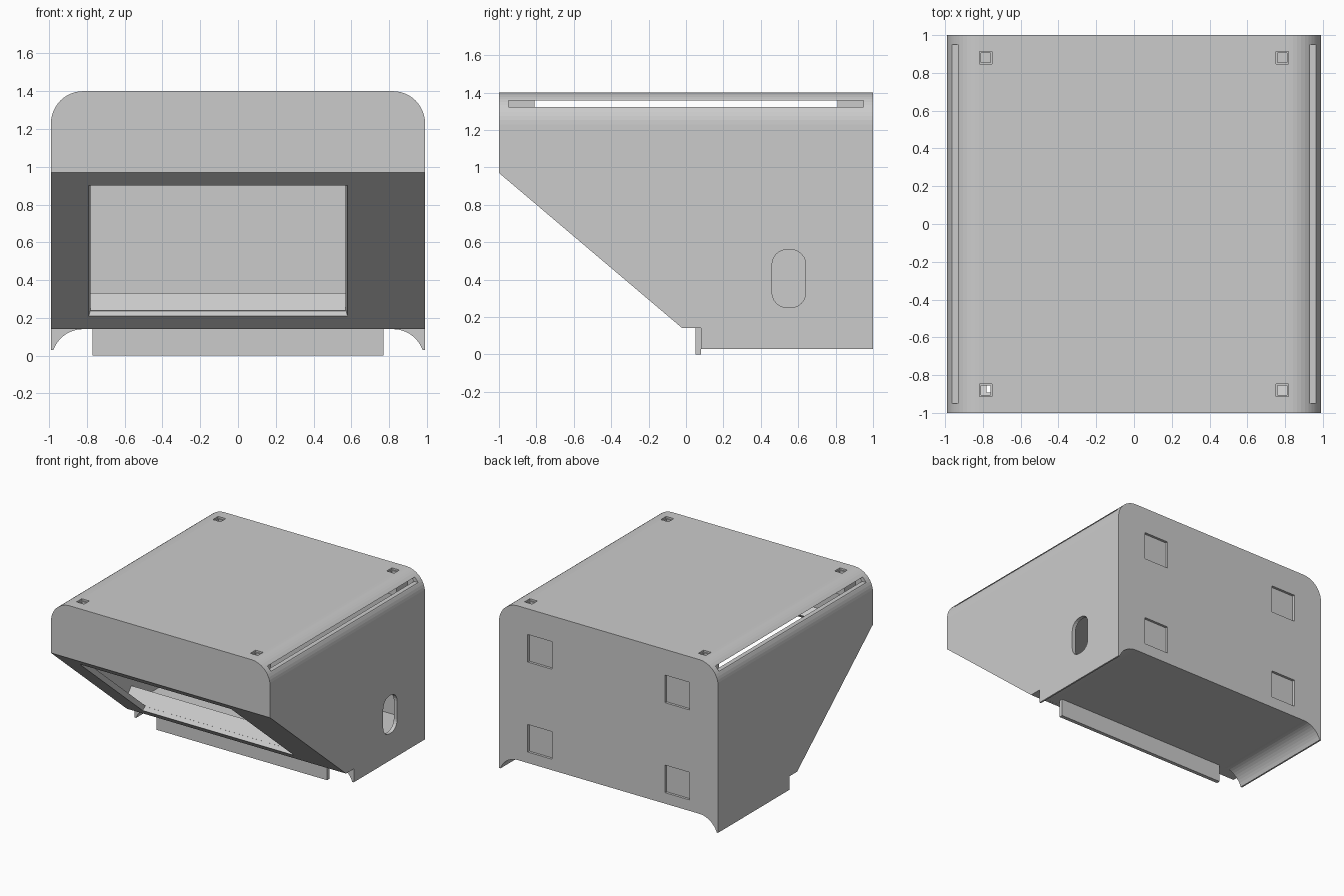
import bpy, bmesh, math
from mathutils import Vector

if "Cube" in bpy.data.objects:
    bpy.data.objects.remove(bpy.data.objects["Cube"])


def prism(name, pts, axis, a, b):
    """Extrude a 2D outline: axis 'x' takes (y,z) points, axis 'y' takes (x,z)."""
    def place(p, d):
        return (d, p[0], p[1]) if axis == 'x' else (p[0], d, p[1])
    bm = bmesh.new()
    lo = [bm.verts.new(place(p, a)) for p in pts]
    hi = [bm.verts.new(place(p, b)) for p in pts]
    return finish(name, bm, lo, hi)


def finish(name, bm, lo, hi):
    n = len(lo)
    bm.faces.new(lo)
    bm.faces.new(hi[::-1])
    for i in range(n):
        bm.faces.new((lo[i], hi[i], hi[(i + 1) % n], lo[(i + 1) % n]))
    bmesh.ops.recalc_face_normals(bm, faces=bm.faces)
    me = bpy.data.meshes.new(name)
    bm.to_mesh(me)
    bm.free()
    ob = bpy.data.objects.new(name, me)
    bpy.context.collection.objects.link(ob)
    return ob


def box(name, x, y, z):
    return prism(name, [(x[0], z[0]), (x[1], z[0]), (x[1], z[1]), (x[0], z[1])], 'y', *y)


def combine(ob, other, op='DIFFERENCE'):
    mod = ob.modifiers.new("cut", 'BOOLEAN')
    mod.operation, mod.object, mod.solver = op, other, 'EXACT'
    bpy.context.view_layer.objects.active = ob
    bpy.ops.object.modifier_apply(modifier=mod.name)
    bpy.data.objects.remove(other, do_unlink=True)


def arch(half, r, top, bottom, seg=12):
    """Flat-topped outline with rounded upper corners."""
    arc = [(half - r + r * math.cos(t), top - r + r * math.sin(t))
           for t in (math.pi / 2 * i / seg for i in range(seg + 1))]
    return [(half, bottom)] + arc + [(-x, z) for x, z in arc[::-1]] + [(-half, bottom)]


SEAM = 1.225

# Slanted front frame: start at its lower edge, along = up the slope, inward = into the case
start = Vector((0, -0.02, 0.14))
along = Vector((0, -0.98, 0.83)).normalized()
inward = Vector((0, 0.83, 0.98)).normalized()


def slant_block(name, x, s, d, taper=0.0):
    """Block aligned with the slanted front, optionally narrowing per unit of depth."""
    bm = bmesh.new()
    rings = []
    for depth in d:
        k = depth * taper
        rings.append([bm.verts.new(Vector((px, 0, 0)) + start + along * ps + inward * depth)
                      for px, ps in ((x[0] + k, s[0]), (x[1] - k, s[0]),
                                     (x[1] - k, s[1]), (x[0] + k, s[1]))])
    return finish(name, bm, *rings)


# Main case: hollow, slanted front, open under the lid
case = prism("case", [(-1, SEAM), (-1, 0.97), (-0.02, 0.14), (0.08, 0.14), (0.08, 0.03),
                      (1, 0.03), (1, SEAM)], 'x', -0.99, 0.99)
combine(case, prism("cavity", [(-0.96, 1.3), (-0.96, 0.989), (-0.006, 0.18),
                               (0.96, 0.18), (0.96, 1.3)], 'x', -0.96, 0.96))
# Concave underside that stacks over another lid
combine(case, prism("underside", arch(0.987, 0.167, 0.1405, -0.1), 'y', 0.0, 1.2))
# Window in the slanted front
combine(case, slant_block("window", (-0.79, 0.58), (0.11, 1.176), (-0.02, 0.1), 0.25))

# Rounded hand hole in the right wall
r = 0.08
hole = [(cy + r * math.cos(math.radians(q * 90 + i * 15)),
         cz + r * math.sin(math.radians(q * 90 + i * 15)))
        for q, (cy, cz) in enumerate(((0.56, 0.48), (0.54, 0.48), (0.54, 0.33), (0.56, 0.33)))
        for i in range(7)]
combine(case, prism("side_hole", hole, 'x', 0.9, 1.1))

# Square recesses in the back wall
for x in (-0.73, 0.51):
    for z in (0.23, 0.965):
        combine(case, box("recess", (x, x + 0.22), (0.98, 1.1), (z, z + 0.225)))

# Ledge along the bottom of the window
slant_block("window_ledge", (-0.965, 0.965), (0.075, 0.112), (0.035, 0.155))

# Hanging tab below the floor
box("bottom_tab", (-0.77, 0.77), (0.05, 0.08), (0, 0.15))

# Rounded lid
lid = prism("lid", arch(0.99, 0.17, 1.4, SEAM), 'y', -1, 1)
combine(lid, prism("lid_cavity", arch(0.96, 0.14, 1.37, 1.1), 'y', -0.96, 0.96))
# Corner sockets and long side vents
corners = [(x, y) for x in (-0.785, 0.785) for y in (-0.88, 0.88)]
for x, y in corners:
    combine(lid, box("post", (x - 0.08, x + 0.08), (y - 0.07, y + 0.07), (1.24, 1.385)), 'UNION')
for x, y in corners:
    combine(lid, box("socket", (x - 0.025, x + 0.025), (y - 0.025, y + 0.025), (1.1, 1.5)))
    combine(lid, box("socket_rim", (x - 0.034, x + 0.034), (y - 0.034, y + 0.034), (1.385, 1.5)))
for x in ((0.88, 1.1), (-1.1, -0.88)):
    combine(lid, box("vent", x, (-0.95, 0.95), (1.322, 1.358)))
